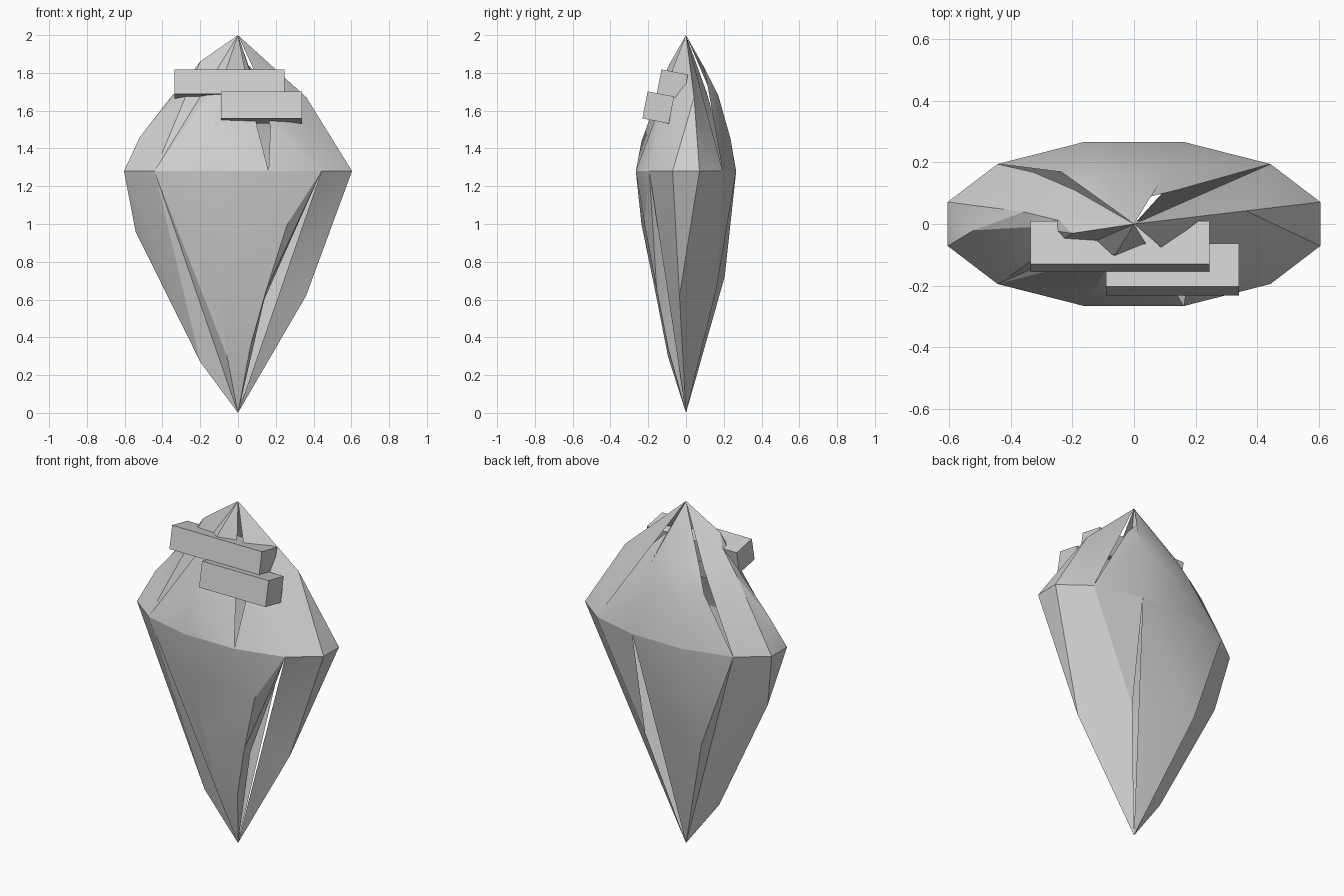
import bpy, bmesh, math
from mathutils import Vector

if "Cube" in bpy.data.objects:
    bpy.data.objects.remove(bpy.data.objects["Cube"])

RIM_Z, TOP_Z = 1.28, 2.0
RX, RY = 0.625, 0.275

stone = bpy.data.materials.new("pale grey")
stone.diffuse_color = (0.63, 0.63, 0.63, 1)
stone.use_nodes = True
stone.node_tree.nodes["Principled BSDF"].inputs["Base Color"].default_value = stone.diffuse_color


def point(k, t, r, upper):
    """Point on meridian k: t is 1 at the rim and 0 at the tip, r is its width."""
    a = math.radians(15 + 30 * k)
    z = TOP_Z - (TOP_Z - RIM_Z) * t if upper else RIM_Z * t
    return (RX * r * math.cos(a), RY * r * math.sin(a), z)


def panel(name, meridians, upper):
    """Shell panel over neighbouring meridians; breaks are (t, r, optional shifted k)."""
    bm = bmesh.new()
    tip = bm.verts.new(point(0, 0, 0, upper))
    lines = []
    for k, breaks in meridians:
        line = []
        for b in [(1, 1)] + breaks:
            kk = b[2] if len(b) > 2 else k
            line.append((b[0], bm.verts.new(point(kk, b[0], b[1], upper))))
        lines.append(line + [(0, tip)])
    for a, b in zip(lines, lines[1:]):
        i = j = 0
        while i < len(a) - 1 or j < len(b) - 1:
            if j == len(b) - 1 or (i < len(a) - 1 and a[i + 1][0] >= b[j + 1][0]):
                tri = (a[i][1], b[j][1], a[i + 1][1])
                i += 1
            else:
                tri = (a[i][1], b[j][1], b[j + 1][1])
                j += 1
            if len(set(tri)) == 3:
                bm.faces.new(tri)
    # turn every face outward
    for f in bm.faces:
        f.normal_update()
        if f.normal.dot(f.calc_center_median() - Vector((0, 0, RIM_Z))) < 0:
            f.normal_flip()
    finish(name, bm, True)


def finish(name, bm, smooth=False):
    me = bpy.data.meshes.new(name)
    bm.to_mesh(me)
    bm.free()
    me.materials.append(stone)
    ob = bpy.data.objects.new(name, me)
    bpy.context.collection.objects.link(ob)
    if smooth:
        bpy.ops.object.select_all(action='DESELECT')
        ob.select_set(True)
        bpy.context.view_layer.objects.active = ob
        bpy.ops.object.shade_smooth_by_angle(angle=math.radians(20))
    return ob


def block(name, center, size, tilt):
    bm = bmesh.new()
    bmesh.ops.create_cube(bm, size=1)
    bmesh.ops.scale(bm, vec=size, verts=bm.verts)
    ob = finish(name, bm)
    ob.location = center
    ob.rotation_euler.x = math.radians(tilt)


# shared meridian outlines
curved = [(0.78, 0.887), (0.51, 0.62), (0.234, 0.36)]
back = [(0.76, 0.887), (0.44, 0.64)]

# lower shell: four panels with narrow splits between them
panel("lower_front", [(7, []), (8, curved),
                      (9, [(0.78, 0.9, 9.42), (0.51, 0.613, 9.27), (0.27, 0.36, 9.05)]),
                      (10, [(0.47, 0.38, 9.7)])], False)
panel("lower_right", [(10, [(0.5, 0.5)]), (11, [(0.484, 0.59, 11.09)]), (12, []),
                      (13, []), (14, [(0.52, 0.64, 13.77)])], False)
panel("lower_back", [(2, [(0.5, 0.5)]), (3, [(0.5625, 0.84, 3.42)]), (4, [])], False)
panel("lower_left", [(4, []), (5, [(0.75, 0.87, 5.35)]),
                     (6, [(0.21, 0.33, 6.0)]), (7, [])], False)

# upper shell
panel("upper_front", [(7, []), (8, curved), (9, [(0.67, 0.62), (0.25, 0.22)])], True)
panel("upper_right", [(9, [(0.67, 0.7, 9.27), (0.25, 0.29, 9.4)]), (10, []),
                      (11, []), (12, [(0.458, 0.6)]), (13, [])], True)
panel("upper_back", [(1, [(0.34, 0.458, 1.53), (0.22, 0.337, 2.0)]), (2, back), (3, back),
                     (4, [(0.58, 0.72, 3.55), (0.42, 0.554, 3.55)])], True)
panel("upper_left", [(4, [(0.7, 0.8, 3.85), (0.42, 0.5, 3.75)]),
                     (5, [(0.46, 0.59, 5.03), (0.28, 0.39, 5.3)]),
                     (6, [(0.75, 0.835, 5.67), (0.46, 0.55, 5.63), (0.194, 0.338, 6.13)]),
                     (7, [])], True)

# two tilted bars near the top
block("upper_bar", (-0.045, -0.0725, 1.74), (0.58, 0.143, 0.132), -11)
block("lower_bar", (0.125, -0.147, 1.617), (0.43, 0.143, 0.146), -11)
